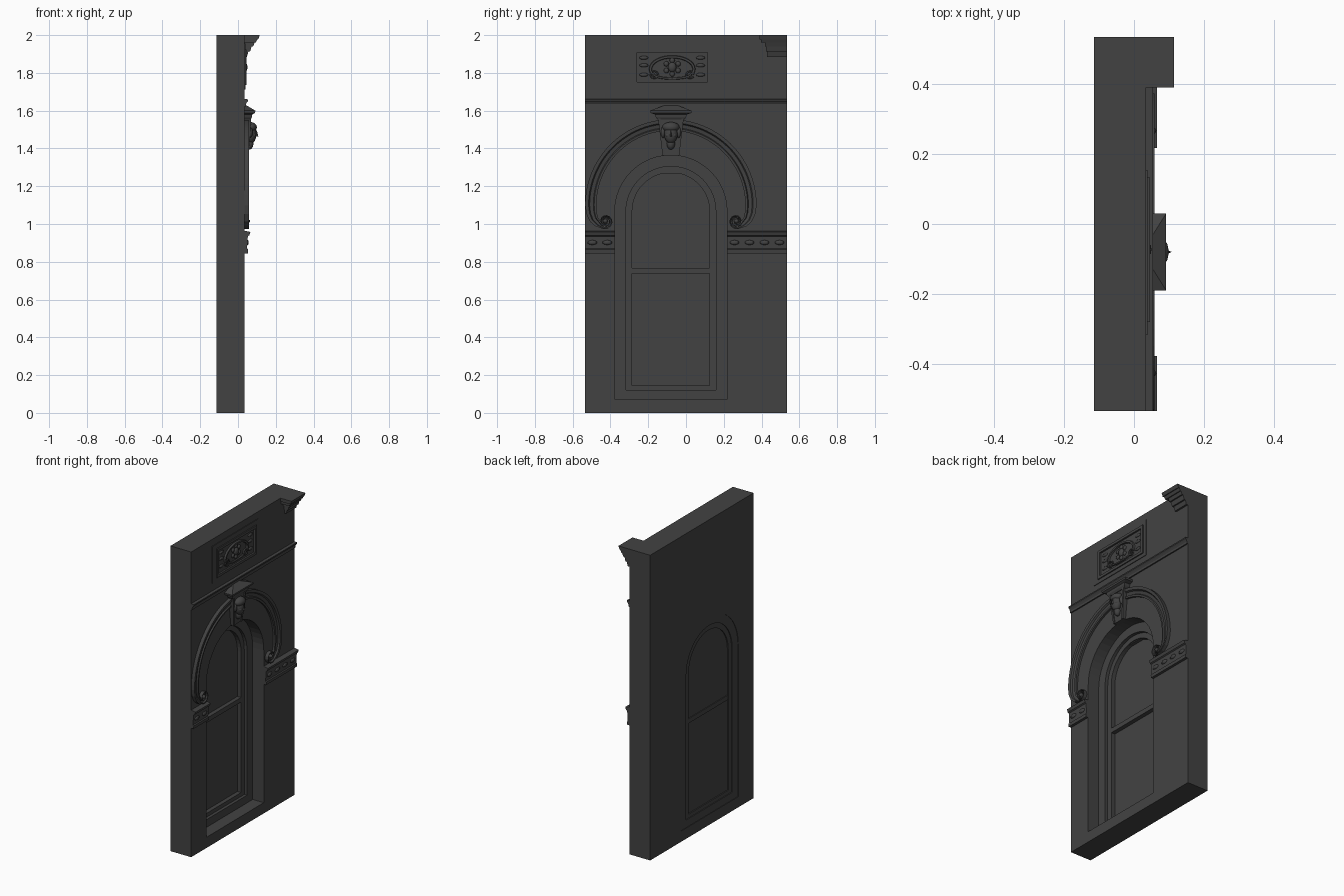
import bpy, bmesh, math
from mathutils import Vector, Matrix

cube = bpy.data.objects.get("Cube")
if cube:
    bpy.data.objects.remove(cube, do_unlink=True)

stone = bpy.data.materials.new("dark_grey_stone")
stone.use_nodes = True
GREY = (0.055, 0.055, 0.055, 1)
stone.diffuse_color = GREY
stone.node_tree.nodes["Principled BSDF"].inputs["Base Color"].default_value = GREY

FACE = 0.035      # front plane of the wall
BACK = -0.115     # rear plane of the wall
EDGE = 0.535      # half of the wall width
MID = -0.08       # centre line of the window
SPRING = 1.067    # height where the window arch begins


def finish(name, bm, smooth=False):
    bmesh.ops.recalc_face_normals(bm, faces=bm.faces[:])
    mesh = bpy.data.meshes.new(name)
    bm.to_mesh(mesh)
    bm.free()
    mesh.materials.append(stone)
    obj = bpy.data.objects.new(name, mesh)
    bpy.context.collection.objects.link(obj)
    if smooth:
        for p in mesh.polygons:
            p.use_smooth = True
    return obj


def plate(name, loops, x0, x1):
    """Extrude an outline (y, z), with optional holes, from x0 to x1."""
    bm = bmesh.new()
    edges = []
    for loop in loops:
        vs = [bm.verts.new((x0, y, z)) for y, z in loop]
        edges += [bm.edges.new((a, b)) for a, b in zip(vs, vs[1:] + vs[:1])]
    bmesh.ops.triangle_fill(bm, edges=edges, use_beauty=True, use_dissolve=False)
    new = bmesh.ops.extrude_face_region(bm, geom=bm.faces[:])["geom"]
    for v in new:
        if isinstance(v, bmesh.types.BMVert):
            v.co.x = x1
    return finish(name, bm)


def loft(name, rings, smooth=False):
    """Skin a row of closed rings and cap both ends."""
    bm = bmesh.new()
    rows = [[bm.verts.new(p) for p in ring] for ring in rings]
    n = len(rows[0])
    for a, b in zip(rows, rows[1:]):
        for i in range(n):
            j = (i + 1) % n
            bm.faces.new((a[i], a[j], b[j], b[i]))
    bm.faces.new(rows[0])
    bm.faces.new(rows[-1])
    return finish(name, bm, smooth)


def bar(name, profile, y0, y1):
    """Run an (x, z) moulding profile along y."""
    return loft(name, [[(x, y, z) for x, z in profile] for y in (y0, y1)])


def sweep(name, path, widths, profile):
    """Sweep a profile of (offset, x) along a (y, z) path."""
    pts = [Vector(p) for p in path]
    rings = []
    for i, p in enumerate(pts):
        t = (pts[min(i + 1, len(pts) - 1)] - pts[max(i - 1, 0)]).normalized()
        n = Vector((t.y, -t.x))
        rings.append([(x, p.x + n.x * o * widths[i], p.y + n.y * o * widths[i])
                      for o, x in profile])
    return loft(name, rings)


def blob(name, centre, size, seg=12):
    bm = bmesh.new()
    m = Matrix.Translation(centre) @ Matrix.Diagonal((*size, 1))
    bmesh.ops.create_uvsphere(bm, u_segments=seg, v_segments=seg // 2 + 2, radius=1, matrix=m)
    return finish(name, bm, True)


def rect(y0, y1, z0, z1):
    return [(y0, z0), (y1, z0), (y1, z1), (y0, z1)]


def arch(half, bottom, steps=24):
    curve = [(MID + half * math.cos(a), SPRING + half * math.sin(a))
             for a in (math.pi * i / steps for i in range(steps + 1))]
    return [(MID - half, bottom), (MID + half, bottom)] + curve


# Wall with arched opening
outer, middle, inner = arch(0.297, 0.07), arch(0.238, 0.12), arch(0.205, 0.145)
plate("wall", [rect(-EDGE, EDGE, 0, 2), outer], BACK, FACE)

# Window frame, sash, rail and glass
plate("window_frame", [outer, middle], BACK + 0.003, -0.045)
plate("window_sash", [middle, inner], BACK + 0.008, -0.065)
plate("window_glass", [inner], -0.1, -0.092)
plate("meeting_rail", [rect(MID - 0.205, MID + 0.205, 0.738, 0.768)], -0.105, -0.065)
plate("upper_sash_head", [rect(MID - 0.115, MID + 0.115, 1.265, 1.285)], -0.1, -0.07)

# Arched hood moulding with scrolled ends
PROFILE = [(-0.5, 0.03), (-0.5, 0.048), (-0.3, 0.05), (-0.22, 0.042),
           (0.1, 0.046), (0.2, 0.056), (0.5, 0.058), (0.5, 0.03)]
R, HOOD_Z = 0.424, 1.1
right = [(R * math.cos(a), HOOD_Z + R * math.sin(a))
         for a in (math.radians(86 - 86 * i / 24) for i in range(25))]
right += [(0.42, 1.06), (0.408, 1.025), (0.385, 1.0)]
widths = [0.06] * 25 + [0.056, 0.048, 0.038]
SCROLL = (0.347, 1.015)
for i in range(16):
    a = math.radians(-45 - i * 30)
    r = 0.036 - 0.0016 * i
    right.append((SCROLL[0] + r * math.cos(a), SCROLL[1] + r * math.sin(a)))
    widths.append(0.02 - 0.0006 * i)
for side, s in (("left", 1), ("right", -1)):
    prof = [(o * -s, x) for o, x in PROFILE]
    sweep("hood_moulding_" + side, [(MID + s * y, z) for y, z in right], widths, prof)
    blob("scroll_eye_" + side, (0.042, MID + s * SCROLL[0], SCROLL[1]), (0.022, 0.013, 0.013))

# Impost bands beside the arch, with carved leaves
IMPOST = [(0.03, 0.845), (0.052, 0.845), (0.054, 0.865), (0.048, 0.87), (0.052, 0.935),
          (0.06, 0.94), (0.066, 0.958), (0.03, 0.965)]
for side, y0, y1 in (("right", -EDGE, MID - 0.297), ("left", MID + 0.297, EDGE)):
    bar("impost_" + side, IMPOST, y0, y1)
    count = round((y1 - y0) / 0.08)
    for i in range(count):
        y = y0 + (i + 0.5) * (y1 - y0) / count
        blob(f"impost_leaf_{side}_{i}", (0.05, y, 0.902), (0.008, 0.026, 0.013), 6)

# String course
bar("string_course", [(0.03, 1.62), (0.042, 1.622), (0.042, 1.635), (0.048, 1.645),
                      (0.054, 1.652), (0.054, 1.66), (0.03, 1.662)], -EDGE, EDGE)


# Keystone: tapered block, raised border, stepped cap with hipped top
def slab(z, half, depth):
    return [(0.02, MID - half, z), (depth, MID - half, z),
            (depth, MID + half, z), (0.02, MID + half, z)]


loft("keystone_block", [slab(1.362, 0.044, 0.05), slab(1.56, 0.068, 0.062)])
for s in (-1, 1):
    loft(f"keystone_border_{'left' if s > 0 else 'right'}",
         [[(x, MID + s * h, z) for x, h in ((0.03, b - 0.012), (d, b - 0.012), (d, b), (0.03, b))]
          for z, b, d in ((1.362, 0.044, 0.056), (1.56, 0.068, 0.07))])
loft("keystone_cap", [slab(1.552, 0.07, 0.066), slab(1.565, 0.08, 0.074),
                      slab(1.58, 0.085, 0.076), slab(1.588, 0.108, 0.09),
                      slab(1.6, 0.11, 0.092), slab(1.628, 0.035, 0.045)])

# Carved face on the keystone
blob("face_head", (0.068, MID, 1.478), (0.03, 0.036, 0.052))
blob("face_hair", (0.066, MID, 1.512), (0.034, 0.046, 0.028))
blob("face_beard", (0.06, MID, 1.425), (0.022, 0.022, 0.032), 8)
loft("face_nose", [[(0.088, MID - w, z), (x, MID, z), (0.088, MID + w, z)]
                   for z, w, x in ((1.462, 0.009, 0.108), (1.495, 0.004, 0.1))])
for s in (-1, 1):
    name = "left" if s > 0 else "right"
    blob("face_cheek_" + name, (0.083, MID + s * 0.017, 1.47), (0.012, 0.012, 0.012), 8)
    blob("face_curl_" + name, (0.06, MID + s * 0.042, 1.485), (0.018, 0.012, 0.03), 8)

# Relief panel above the arch
PANEL_Z = 1.83
plate("panel_border", [rect(-0.318, 0.155, 1.712, 1.955), rect(-0.28, 0.133, 1.735, 1.925)],
      0.03, 0.039)
plate("panel_frame", [rect(-0.28, 0.133, 1.735, 1.925), rect(-0.26, 0.113, 1.752, 1.908)],
      0.03, 0.046)


def ring(name, cy, cz, ry, rz, a0, a1, width, top):
    path = [(cy + ry * math.cos(a), cz + rz * math.sin(a))
            for a in (math.radians(a0 + (a1 - a0) * i / 20) for i in range(21))]
    sweep(name, path, [width] * 21, [(-0.5, 0.03), (-0.3, top), (0.3, top), (0.5, 0.03)])


ring("panel_wreath", -0.073, 1.82, 0.115, 0.065, -20, 200, 0.018, 0.046)
ring("panel_garland", -0.073, 1.795, 0.1, 0.025, 180, 360, 0.014, 0.043)
blob("panel_rosette", (0.036, -0.073, PANEL_Z), (0.014, 0.022, 0.026))
for i in range(6):
    a = math.radians(30 + 60 * i)
    blob(f"panel_petal_{i}", (0.036, -0.073 + 0.036 * math.cos(a), PANEL_Z + 0.036 * math.sin(a)),
         (0.009, 0.014, 0.014), 8)
for s in (-1, 1):
    name = "left" if s > 0 else "right"
    ring("panel_curl_" + name, -0.073 + s * 0.095, 1.79, 0.02, 0.018, 0, 330, 0.01, 0.044)
    for j, z in enumerate((1.79, 1.84, 1.88)):
        blob(f"panel_leaf_{name}_{j}", (0.035, -0.073 + s * 0.15, z), (0.007, 0.024, 0.01), 8)

# Stepped cornice return at the top corner
STEPS = [(1.978, 2.0, 0.39, 0.115), (1.96, 1.978, 0.397, 0.102), (1.94, 1.96, 0.418, 0.088),
         (1.912, 1.94, 0.424, 0.072), (1.885, 1.912, 0.43, 0.055)]
for i, (z0, z1, y0, x1) in enumerate(STEPS):
    bar(f"cornice_step_{i}", [(0.0, z0), (x1 - 0.008, z0), (x1, z1), (0.0, z1)], y0, EDGE)
